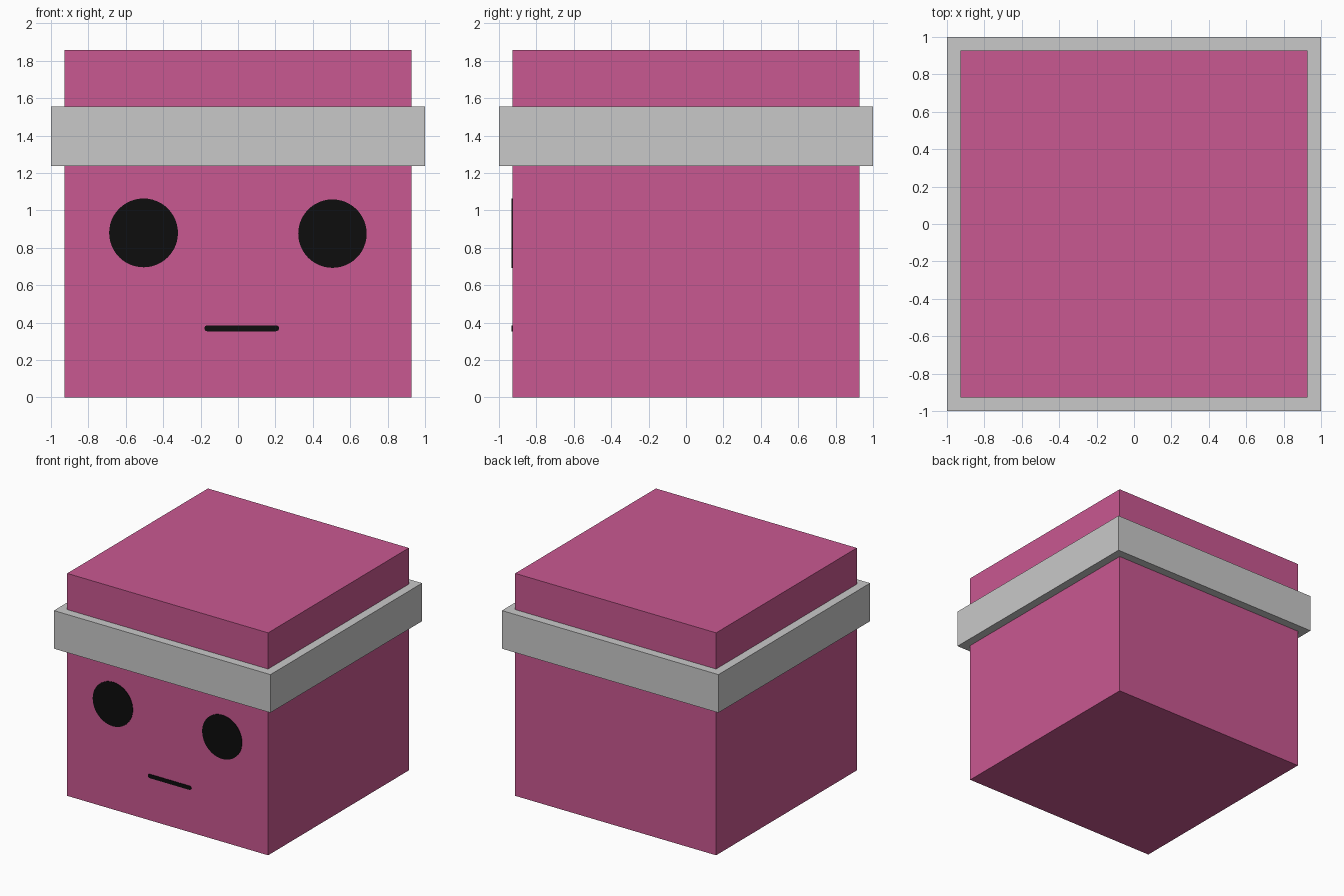
import bpy, bmesh, math

if "Cube" in bpy.data.objects:
    bpy.data.objects.remove(bpy.data.objects["Cube"])

BODY = 0.928      # half width of the head block
TOP = 1.857
PLATE = 0.005     # thickness of the painted face details


def material(name, rgb):
    m = bpy.data.materials.new(name)
    m.diffuse_color = (*rgb, 1.0)
    m.use_nodes = True
    m.node_tree.nodes["Principled BSDF"].inputs["Base Color"].default_value = m.diffuse_color
    return m


pink = material("pink", (0.584, 0.098, 0.283))
grey = material("light grey", (0.584, 0.584, 0.584))
black = material("black", (0.004, 0.004, 0.004))


def make_object(name, bm, mat):
    bmesh.ops.recalc_face_normals(bm, faces=bm.faces)
    mesh = bpy.data.meshes.new(name)
    bm.to_mesh(mesh)
    bm.free()
    mesh.materials.append(mat)
    obj = bpy.data.objects.new(name, mesh)
    bpy.context.collection.objects.link(obj)
    return obj


def extrude_outline(bm, points, offset):
    """Fill a closed outline and extrude it into a solid."""
    face = bm.faces.new([bm.verts.new(p) for p in points])
    ret = bmesh.ops.extrude_face_region(bm, geom=[face], use_keep_orig=True)
    verts = [g for g in ret["geom"] if isinstance(g, bmesh.types.BMVert)]
    bmesh.ops.translate(bm, verts=verts, vec=offset)


def square(h, z):
    return [(-h, -h, z), (h, -h, z), (h, h, z), (-h, h, z)]


def capsule(cx, cz, radius, half_length=0.0, steps=24):
    """Outline on the front face: a circle, or a bar with round ends."""
    pts = []
    for side, start in ((1, -90), (-1, 90)):
        for i in range(steps + 1):
            if half_length == 0 and i == steps:
                continue
            a = math.radians(start + 180 * i / steps)
            pts.append((cx + side * half_length + radius * math.cos(a),
                        -BODY, cz + radius * math.sin(a)))
    return pts


# Head block
bm = bmesh.new()
extrude_outline(bm, square(BODY, 0), (0, 0, TOP))
make_object("head_block", bm, pink)

# Headband: square ring whose inner wall sits just inside the head
bm = bmesh.new()
loops = [[bm.verts.new(p) for p in square(h, z)]
         for h, z in ((1.0, 1.237), (1.0, 1.555), (0.90, 1.555), (0.90, 1.237))]
for k in range(4):
    a, b = loops[k], loops[(k + 1) % 4]
    for i in range(4):
        j = (i + 1) % 4
        bm.faces.new((a[i], a[j], b[j], b[i]))
make_object("headband", bm, grey)

# Eyes and mouth: thin plates on the front face
for name, outline in (
        ("left_eye", capsule(-0.505, 0.88, 0.184)),
        ("right_eye", capsule(0.505, 0.876, 0.183)),
        ("mouth", capsule(0.02, 0.37, 0.016, 0.184, 8))):
    bm = bmesh.new()
    extrude_outline(bm, outline, (0, -PLATE, 0))
    make_object(name, bm, black)
